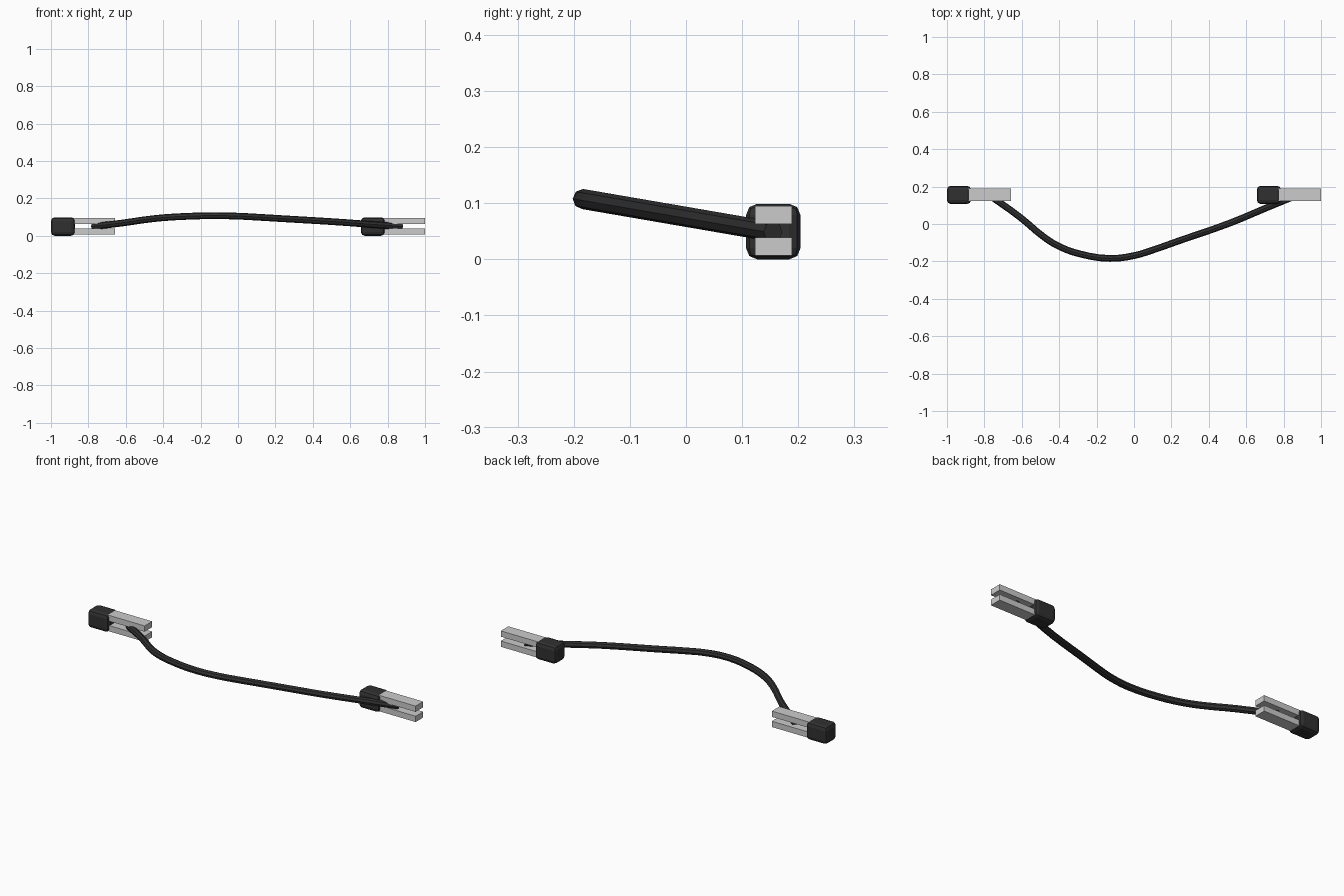
import bpy
from mathutils import Vector

if "Cube" in bpy.data.objects:
    bpy.data.objects.remove(bpy.data.objects["Cube"])

black = bpy.data.materials.new("black_rubber")
black.diffuse_color = (0.03, 0.03, 0.03, 1)
black.use_nodes = True
black.node_tree.nodes["Principled BSDF"].inputs["Base Color"].default_value = black.diffuse_color


def box(name, lo, hi, bevel=0, mat=None):
    lo, hi = Vector(lo), Vector(hi)
    bpy.ops.mesh.primitive_cube_add(size=1, location=(lo + hi) / 2)
    ob = bpy.context.object
    ob.name = name
    ob.scale = hi - lo
    bpy.ops.object.transform_apply(location=False, rotation=False, scale=True)
    if bevel:
        mod = ob.modifiers.new("round_edges", "BEVEL")
        mod.width, mod.segments = bevel, 2
    if mat:
        ob.data.materials.append(mat)
    return ob


# Two clips: a rounded rubber grip with a pair of flat metal prongs
for side, x in (("left", -1.0), ("right", 0.657)):
    box(f"{side}_grip", (x, 0.107, 0), (x + 0.128, 0.204, 0.099), 0.02, black)
    for part, z in (("lower", 0.007), ("upper", 0.063)):
        box(f"{side}_{part}_prong", (x + 0.115, 0.123, z), (x + 0.343, 0.189, z + 0.032))

# Cable: a drooping arc in one tilted plane, ending between the prongs
path = [(-0.775, 0.155), (-0.61, 0.037), (-0.476, -0.074), (-0.396, -0.122),
        (-0.289, -0.16), (-0.128, -0.184), (0.005, -0.168), (0.086, -0.144),
        (0.246, -0.088), (0.513, 0.005), (0.70, 0.083), (0.875, 0.155)]
curve = bpy.data.curves.new("cable", "CURVE")
curve.dimensions = "3D"
curve.resolution_u = 3
curve.bevel_depth = 0.018
curve.bevel_resolution = 2
curve.use_fill_caps = True
spline = curve.splines.new("BEZIER")
spline.bezier_points.add(len(path) - 1)
for p, (x, y) in zip(spline.bezier_points, path):
    p.co = (x, y, 0.05 + (0.15 - y) * 0.172)
    p.handle_left_type = p.handle_right_type = "AUTO"
cable = bpy.data.objects.new("cable", curve)
bpy.context.collection.objects.link(cable)
curve.materials.append(black)
bpy.ops.object.select_all(action="DESELECT")
cable.select_set(True)
bpy.context.view_layer.objects.active = cable
bpy.ops.object.convert(target="MESH")
bpy.ops.object.shade_smooth_by_angle()
